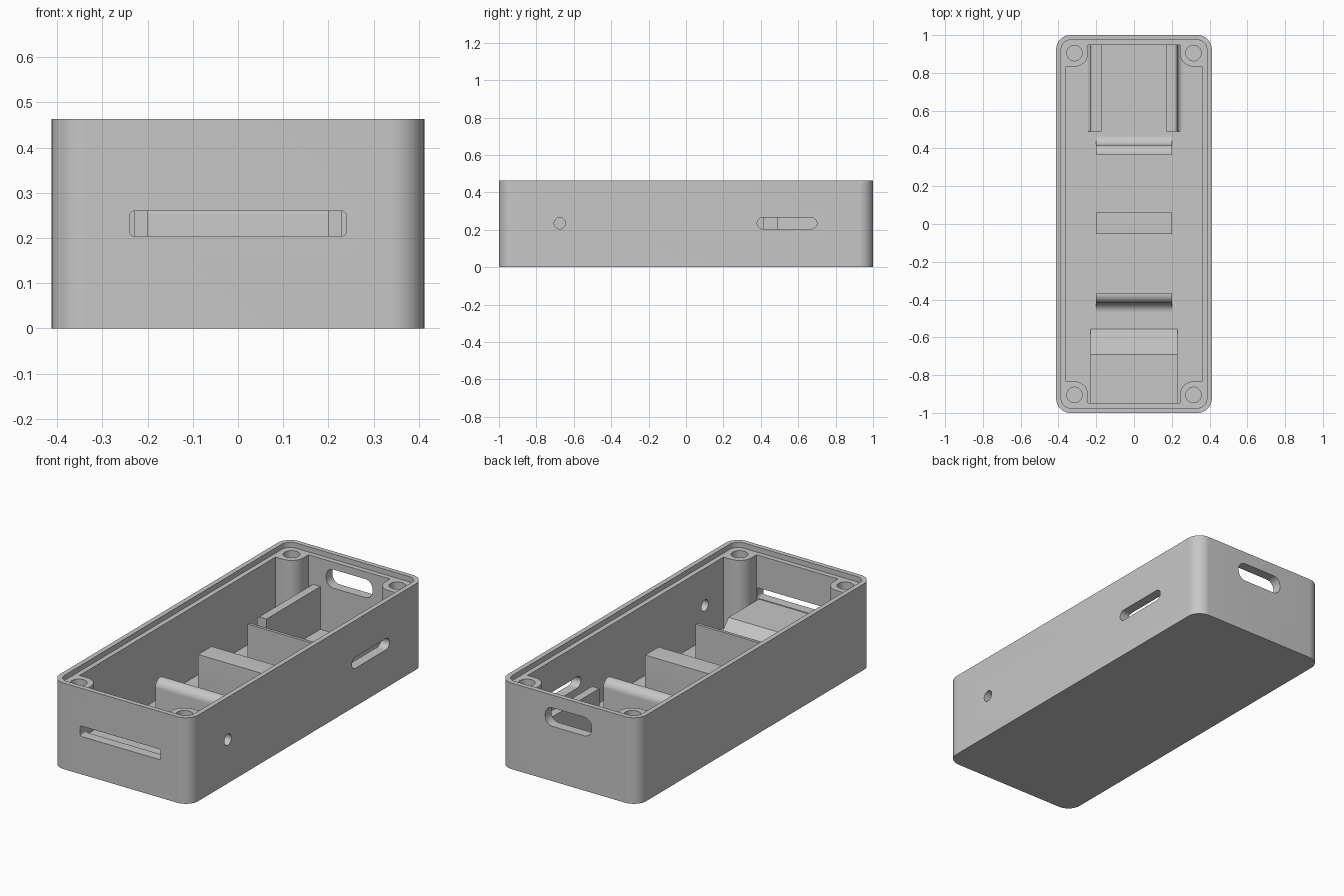
import bpy, bmesh, math

cube = bpy.data.objects.get("Cube")
if cube:
    bpy.data.objects.remove(cube, do_unlink=True)

GREY = (0.57, 0.57, 0.57, 1.0)
mat = bpy.data.materials.new("plain grey")
mat.use_nodes = True
mat.diffuse_color = GREY
mat.node_tree.nodes["Principled BSDF"].inputs["Base Color"].default_value = GREY

HX, HY, HEIGHT = 0.412, 1.0, 0.463    # outer half sizes and height
IX, IY, FLOOR = 0.36, 0.947, 0.053    # inner half sizes and floor top
LEDGE = 0.435                         # height of the lid ledge


def arc(cx, cy, r, start, end, steps=12):
    """Points on an arc, angles in degrees."""
    angles = [math.radians(start + (end - start) * i / steps) for i in range(steps + 1)]
    return [(cx + r * math.cos(a), cy + r * math.sin(a)) for a in angles]


def rounded_rect(cx, cy, hw, hh, r):
    pts = []
    for sx, sy, start in ((1, 1, 0), (-1, 1, 90), (-1, -1, 180), (1, -1, 270)):
        pts += arc(cx + sx * (hw - r), cy + sy * (hh - r), r, start, start + 90)
    return pts


def prism(name, pts, lo, hi, axis="z"):
    """Extrude a 2D profile along one axis."""
    place = {"z": lambda u, v, w: (u, v, w),
             "y": lambda u, v, w: (u, w, v),
             "x": lambda u, v, w: (w, u, v)}[axis]
    bm = bmesh.new()
    low = [bm.verts.new(place(u, v, lo)) for u, v in pts]
    high = [bm.verts.new(place(u, v, hi)) for u, v in pts]
    bm.faces.new(low)
    bm.faces.new(high)
    n = len(pts)
    for i in range(n):
        j = (i + 1) % n
        bm.faces.new((low[i], low[j], high[j], high[i]))
    bmesh.ops.remove_doubles(bm, verts=bm.verts, dist=1e-5)
    bmesh.ops.recalc_face_normals(bm, faces=bm.faces)
    mesh = bpy.data.meshes.new(name)
    bm.to_mesh(mesh)
    bm.free()
    mesh.materials.append(mat)
    obj = bpy.data.objects.new(name, mesh)
    bpy.context.collection.objects.link(obj)
    return obj


def cut(obj, cutters):
    """Subtract the cutters, bake the result and remove them."""
    for c in cutters:
        c.hide_render = True
        mod = obj.modifiers.new("cut", "BOOLEAN")
        mod.operation = "DIFFERENCE"
        mod.solver = "EXACT"
        mod.object = c
    bpy.context.view_layer.update()
    deps = bpy.context.evaluated_depsgraph_get()
    baked = bpy.data.meshes.new_from_object(obj.evaluated_get(deps))
    obj.modifiers.clear()
    obj.data = baked
    for c in cutters:
        bpy.data.objects.remove(c, do_unlink=True)


def smooth(obj):
    bpy.ops.object.select_all(action="DESELECT")
    obj.select_set(True)
    bpy.context.view_layer.objects.active = obj
    bpy.ops.object.shade_smooth_by_angle(angle=math.radians(30))


def support(name, sign, inner, thick, top, round_r, fillet, lo, hi, axis):
    """Upright wall with a rounded outer top edge and a fillet at its outer foot."""
    base = FLOOR - 0.004
    prof = [(0, base), (0, top)]
    prof += arc(thick - round_r, top - round_r, round_r, 90, 0)
    prof += arc(thick + fillet, FLOOR + fillet, fillet, 180, 270)
    prof += [(thick + fillet, base)]
    return prism(name, [(sign * (inner + d), z) for d, z in prof], lo, hi, axis)


parts = []

# Case shell with cavity, lid ledge and wall openings
case = prism("case_shell", rounded_rect(0, 0, HX, HY, 0.075), 0, HEIGHT)
cut(case, [
    prism("cavity", rounded_rect(0, 0, IX, IY, 0.025), FLOOR, 0.6),
    prism("lid_recess", rounded_rect(0, 0, 0.386, 0.974, 0.05), LEDGE, 0.62),
    prism("front_slot", rounded_rect(0, 0.232, 0.24, 0.028, 0.012), -1.1, -0.9, "y"),
    prism("back_slot", rounded_rect(0, 0.345, 0.138, 0.05, 0.045), 0.9, 1.1, "y"),
    prism("side_slot", rounded_rect(0.54, 0.235, 0.16, 0.03, 0.03), 0.3, 0.5, "x"),
    prism("side_hole", rounded_rect(-0.675, 0.235, 0.03, 0.03, 0.03), 0.3, 0.5, "x"),
])
parts.append(case)

# Screw posts in the four corners
BX, BY, R, W = 0.315, 0.905, 0.072, 0.046
for sx, side in ((1, "left"), (-1, "right")):
    for sy, end in ((-1, "front"), (1, "back")):
        prof = [(W, W), (W, -R)] + arc(0, 0, R, 270, 180) + [(-R, W)]
        post = prism(f"{end}_{side}_screw_post",
                     [(sx * (BX + u), sy * (BY + v)) for u, v in prof], FLOOR - 0.004, LEDGE)
        cut(post, [prism("screw_hole", rounded_rect(sx * BX, sy * BY, 0.041, 0.041, 0.041),
                         0.15, 0.6)])
        parts.append(post)

# Cross ribs and the block between them
for sign, end in ((-1, "front"), (1, "back")):
    parts.append(support(f"{end}_rib", sign, 0.368, 0.05, 0.295, 0.045, 0.05, -0.2, 0.2, "x"))
parts.append(prism("middle_block", rounded_rect(0.004, 0.17, 0.057, 0.122, 0.0001),
                   -0.2, 0.2, "x"))

# Rails at the back
for sign, side in ((1, "left"), (-1, "right")):
    parts.append(support(f"{side}_rail", sign, 0.173, 0.057, 0.283, 0.02, 0.03,
                         0.49, IY + 0.004, "y"))

# Platform with a ramp behind the front slot
parts.append(prism("front_platform", [(-IY - 0.004, FLOOR - 0.004), (-IY - 0.004, 0.2),
                                      (-0.69, 0.2), (-0.555, FLOOR), (-0.555, FLOOR - 0.004)],
                   -0.23, 0.23, "x"))

for part in parts:
    smooth(part)
